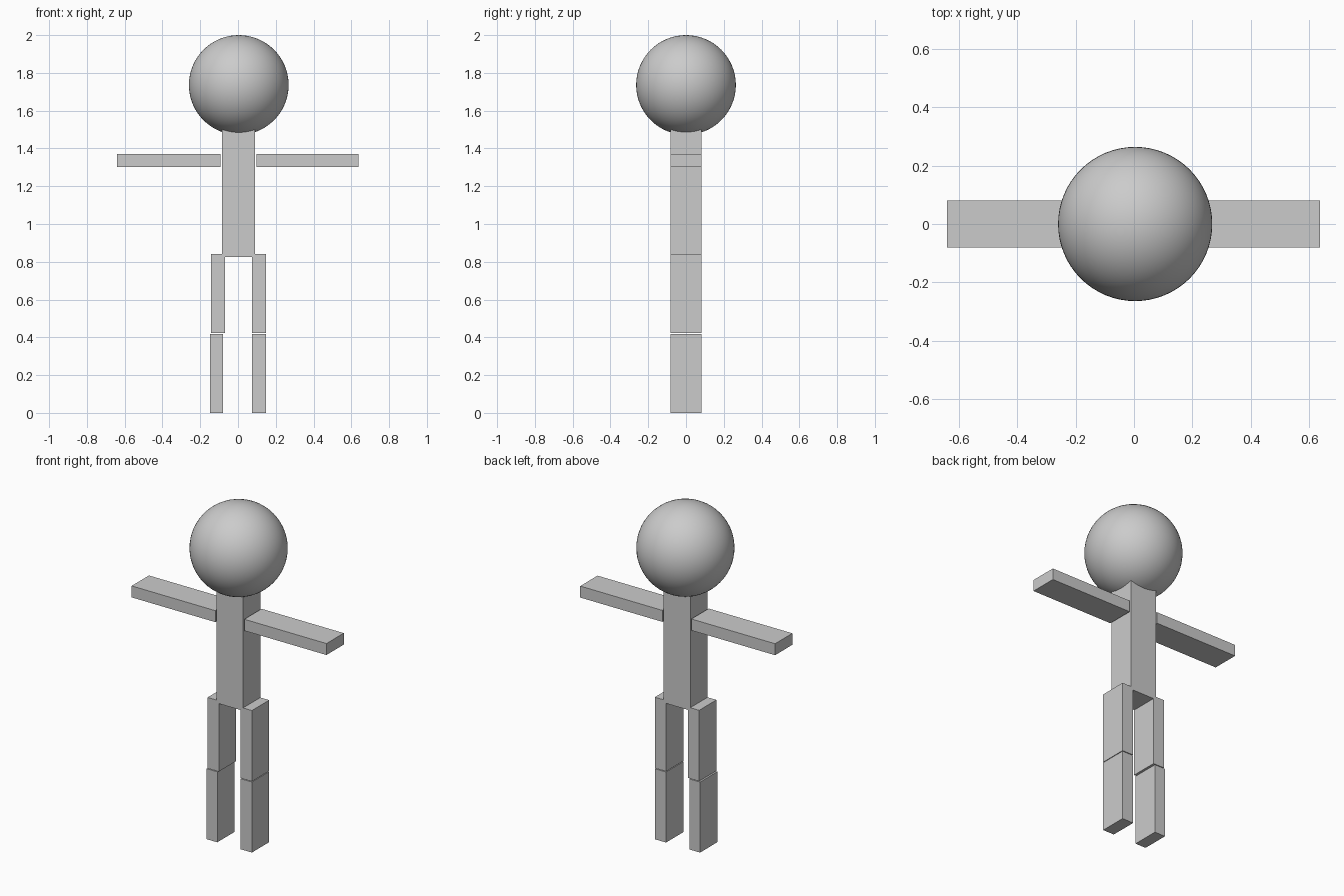
import bpy

cube = bpy.data.objects.get("Cube")
if cube:
    bpy.data.objects.remove(cube, do_unlink=True)

# Single plain grey for the whole figure
GREY = (0.6, 0.6, 0.6, 1.0)
grey = bpy.data.materials.new("plain_grey")
grey.use_nodes = True
grey.diffuse_color = GREY
grey.node_tree.nodes["Principled BSDF"].inputs["Base Color"].default_value = GREY

DEPTH = (-0.081, 0.081)


def box(name, x, z, y=DEPTH):
    """Flat-sided block spanning the given (low, high) ranges."""
    spans = (x, y, z)
    bpy.ops.mesh.primitive_cube_add(size=1, location=[sum(s) / 2 for s in spans])
    block = bpy.context.object
    block.name = name
    block.scale = [s[1] - s[0] for s in spans]
    bpy.ops.object.transform_apply(location=False, rotation=False, scale=True)
    block.data.materials.append(grey)
    return block


# Head
bpy.ops.mesh.primitive_uv_sphere_add(
    segments=64, ring_count=32, radius=0.264, location=(0.004, 0, 1.736))
head = bpy.context.object
head.name = "head"
head.data.materials.append(grey)
bpy.ops.object.shade_smooth_by_angle()

# Torso, reaching just into the head
box("torso", (-0.085, 0.09), (0.825, 1.515))

# Arms held straight out, the right one in two pieces
ARM = (1.302, 1.37)
box("left_arm", (0.098, 0.637), ARM)
box("right_upper_arm", (-0.384, -0.092), ARM)
box("right_forearm", (-0.641, -0.384), ARM)

# Legs, the right shin stepped slightly outward
THIGH, SHIN = (0.422, 0.842), (0.0, 0.418)
box("left_thigh", (0.074, 0.148), THIGH)
box("left_shin", (0.074, 0.148), SHIN)
box("right_thigh", (-0.143, -0.069), THIGH)
box("right_shin", (-0.149, -0.079), SHIN)
